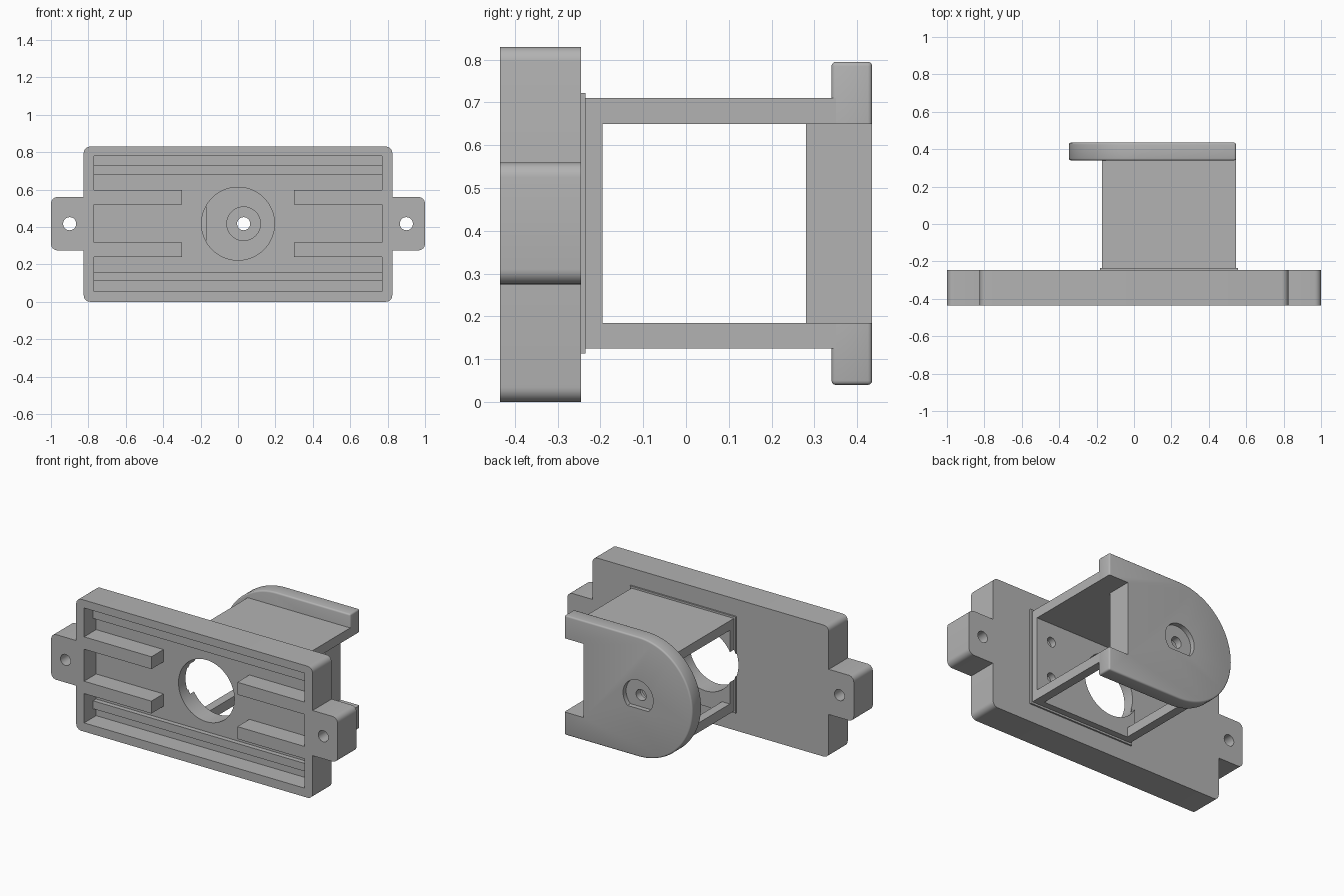
import bpy
import bmesh
from math import sin, cos, pi, radians

if "Cube" in bpy.data.objects:
    bpy.data.objects.remove(bpy.data.objects["Cube"], do_unlink=True)

GREY = (0.45, 0.45, 0.45, 1)
grey = bpy.data.materials.new("plain_grey")
grey.use_nodes = True
grey.diffuse_color = GREY
grey.node_tree.nodes["Principled BSDF"].inputs["Base Color"].default_value = GREY

MID = 0.4175          # height of the centre line
FRONT, BACK = -0.435, 0.435
PLATE_BACK = -0.245   # rear face of the base plate


def arc(cx, cz, r, a0, a1, n):
    return [(cx + r * cos(radians(a0 + (a1 - a0) * i / n)),
             cz + r * sin(radians(a0 + (a1 - a0) * i / n))) for i in range(n + 1)]


def rounded(x0, x1, z0, z1, r):
    return (arc(x1 - r, z1 - r, r, 0, 90, 6) + arc(x0 + r, z1 - r, r, 90, 180, 6)
            + arc(x0 + r, z0 + r, r, 180, 270, 6) + arc(x1 - r, z0 + r, r, 270, 360, 6))


def rect(x0, x1, z0, z1):
    return [(x0, z0), (x1, z0), (x1, z1), (x0, z1)]


def circle(cx, cz, r, n=48):
    return arc(cx, cz, r, 0, 360, n)[:-1]


def prism(name, points, y0, y1):
    """Extrude an (x, z) outline along y."""
    bm = bmesh.new()
    face = bm.faces.new([bm.verts.new((x, y0, z)) for x, z in points])
    top = bmesh.ops.extrude_face_region(bm, geom=[face])["geom"]
    for v in top:
        if isinstance(v, bmesh.types.BMVert):
            v.co.y = y1
    bmesh.ops.recalc_face_normals(bm, faces=bm.faces)
    mesh = bpy.data.meshes.new(name)
    bm.to_mesh(mesh)
    bm.free()
    mesh.materials.append(grey)
    ob = bpy.data.objects.new(name, mesh)
    bpy.context.collection.objects.link(ob)
    return ob


def bake(ob):
    """Apply every modifier on the object."""
    bpy.context.view_layer.update()
    deps = bpy.context.evaluated_depsgraph_get()
    mesh = bpy.data.meshes.new_from_object(ob.evaluated_get(deps))
    ob.modifiers.clear()
    ob.data = mesh


def bevel(ob, width):
    mod = ob.modifiers.new("soft_edge", "BEVEL")
    mod.width, mod.segments, mod.limit_method = width, 3, "ANGLE"
    bake(ob)


def cut(ob, *shapes):
    """Subtract prisms, each given as (outline, y0, y1)."""
    for points, y0, y1 in shapes:
        tool = prism("cutter", points, y0, y1)
        tool.hide_render = True
        mod = ob.modifiers.new("cut", "BOOLEAN")
        mod.operation, mod.solver, mod.object = "DIFFERENCE", "EXACT", tool
        bake(ob)
        bpy.data.objects.remove(tool, do_unlink=True)


# Base plate with a front recess and a round window
FLOOR = -0.315
window = (circle(0, MID, 0.195, 64), -0.6, -0.1)
base = prism("base_plate", rounded(-0.825, 0.825, 0, 0.83, 0.035), FRONT, PLATE_BACK)
cut(base, (rect(-0.77, 0.77, 0.055, 0.78), -0.5, FLOOR), window)

# Mounting ears and recess ribs on both sides
for side, s in (("left", 1), ("right", -1)):
    x0, x1 = sorted((s * 0.795, s))
    ear = prism(side + "_ear", rounded(x0, x1, 0.275, 0.56, 0.035), FRONT, PLATE_BACK)
    # keep the ear out of the recess and drill its screw hole
    cut(ear, (circle(s * 0.9, MID, 0.035, 32), -0.6, 0))
    x0, x1 = sorted((s * 0.3, s * 0.77))
    for level, z in (("lower", 0.24), ("upper", 0.52)):
        prism(f"{side}_{level}_rib", rect(x0, x1, z, z + 0.078), FRONT, FLOOR)

# Low rails along the top and bottom of the recess
for level, z in (("lower", 0.11), ("upper", 0.68)):
    prism(level + "_rail", rect(-0.77, 0.77, z, z + 0.05), FLOOR - 0.03, FLOOR)

# Box bracket behind the base plate
X0, X1 = -0.17, 0.545
LOW, LOW_IN, HIGH_IN, HIGH = 0.125, 0.185, 0.65, 0.71
PAD, BLOCK, FLANGE = -0.195, 0.28, 0.34
collar = prism("bracket_collar", rect(X0 - 0.012, X1 + 0.012, LOW - 0.012, HIGH + 0.012),
               PLATE_BACK, PLATE_BACK + 0.01)
pad = prism("bracket_pad", rect(X0, X1, LOW, HIGH), PLATE_BACK, PAD)
cut(collar, window)
cut(pad, window, *[(circle(0.44, MID + d, 0.03, 24), PLATE_BACK + 0.005, 0)
                   for d in (-0.115, 0.115)])
prism("top_wall", rect(X0, X1, HIGH_IN, HIGH), PAD, FLANGE + 0.01)

# Bottom wall is an open frame
for end, a, b in (("left", X1 - 0.055, X1), ("right", X0, X0 + 0.055)):
    prism(f"bottom_{end}_bar", rect(a, b, LOW, LOW_IN), PAD, FLANGE + 0.01)
prism("bottom_back_bar", rect(X0 + 0.055, X1 - 0.055, LOW, LOW_IN), BLOCK, FLANGE + 0.01)

# Rear flange with one round end, a notch and a stepped shaft hole
CX, R = 0.03, 0.3775
shaft = [(circle(CX, MID, 0.035, 32), 0, 1),
         (circle(CX, MID, 0.09), 0, 0.36)]
flat_round = [(x, max(z, MID - 0.075)) for x, z in arc(CX, MID, 0.105, -45, 225, 40)]
notch = (rect(0.41, 0.7, LOW_IN, HIGH_IN), 0, 1)
flange = prism("rear_flange", arc(CX, MID, R, 90, 270, 48)
               + [(X1, MID - R), (X1, MID + R)], FLANGE, BACK)
bevel(flange, 0.01)
cut(flange, notch, *shaft, (flat_round, BACK - 0.03, 1))
block = prism("shaft_block", rect(X0, 0.41, LOW_IN, HIGH_IN), BLOCK, FLANGE)
cut(block, *shaft)

# Smooth curved surfaces, keep edges crisp
bpy.ops.object.select_all(action="DESELECT")
for ob in bpy.context.collection.objects:
    if ob.type == "MESH":
        ob.select_set(True)
        bpy.context.view_layer.objects.active = ob
bpy.ops.object.shade_smooth_by_angle(angle=radians(32))
